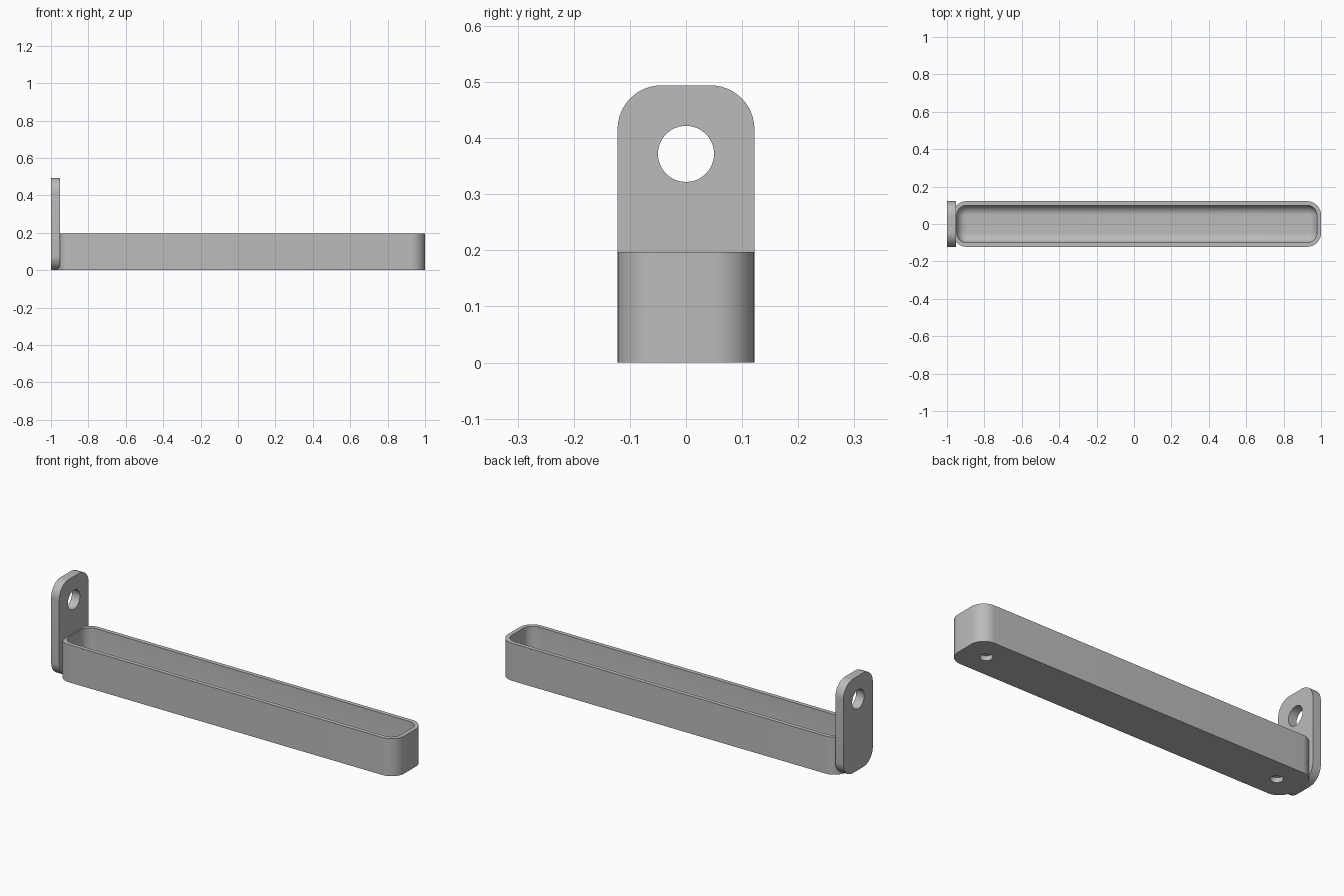
import bpy, bmesh
from math import sin, cos, pi, radians

if "Cube" in bpy.data.objects:
    bpy.data.objects.remove(bpy.data.objects["Cube"], do_unlink=True)

gray = bpy.data.materials.new("plain gray")
gray.use_nodes = True
gray.diffuse_color = (0.5, 0.5, 0.5, 1)
gray.node_tree.nodes["Principled BSDF"].inputs["Base Color"].default_value = (0.5, 0.5, 0.5, 1)


def rounded_rect(half_a, half_b, radius, steps=12):
    """Counter-clockwise outline of a rectangle with round corners."""
    points = []
    for corner, (sa, sb) in enumerate([(1, 1), (-1, 1), (-1, -1), (1, -1)]):
        for i in range(steps + 1):
            t = (corner + i / steps) * pi / 2
            points.append((sa * (half_a - radius) + radius * cos(t),
                           sb * (half_b - radius) + radius * sin(t)))
    return points


def loft(name, rings):
    """Skin a closed solid through rings of equal point count."""
    bm = bmesh.new()
    loops = [[bm.verts.new(p) for p in ring] for ring in rings]
    n = len(loops[0])
    for lower, upper in zip(loops, loops[1:]):
        for i in range(n):
            j = (i + 1) % n
            bm.faces.new((lower[i], lower[j], upper[j], upper[i]))
    bm.faces.new(loops[0][::-1])
    bm.faces.new(loops[-1])
    bmesh.ops.recalc_face_normals(bm, faces=bm.faces)
    mesh = bpy.data.meshes.new(name)
    bm.to_mesh(mesh)
    bm.free()
    mesh.materials.append(gray)
    obj = bpy.data.objects.new(name, mesh)
    bpy.context.collection.objects.link(obj)
    return obj


def drill(obj, location, radius, depth, rotation=(0, 0, 0)):
    """Cut a round hole and remove the cutter."""
    bpy.ops.mesh.primitive_cylinder_add(vertices=48, radius=radius, depth=depth,
                                        location=location, rotation=rotation)
    cutter = bpy.context.object
    cutter.hide_render = True
    cutter.data.materials.append(gray)
    mod = obj.modifiers.new("hole", "BOOLEAN")
    mod.operation, mod.solver, mod.object = "DIFFERENCE", "EXACT", cutter
    bpy.context.view_layer.objects.active = obj
    bpy.ops.object.modifier_apply(modifier=mod.name)
    bpy.data.objects.remove(cutter, do_unlink=True)


def smooth(obj):
    bpy.ops.object.select_all(action="DESELECT")
    obj.select_set(True)
    bpy.context.view_layer.objects.active = obj
    bpy.ops.object.shade_smooth_by_angle(angle=radians(30))


# Tray: outer wall, rim, inner wall, then a fillet down to the floor
HALF_X, HALF_Y, HEIGHT, CORNER = 0.985, 0.122, 0.197, 0.075
WALL, FLOOR, FILLET, MID_X = 0.022, 0.04, 0.05, 0.015


def tray_ring(inset, z):
    outline = rounded_rect(HALF_X - inset, HALF_Y - inset, CORNER - inset)
    return [(x + MID_X, y, z) for x, y in outline]


rings = [tray_ring(0, 0), tray_ring(0, HEIGHT), tray_ring(WALL, HEIGHT)]
for i in range(11):
    t = i / 10 * pi / 2
    rings.append(tray_ring(WALL + FILLET * (1 - cos(t)), FLOOR + FILLET * (1 - sin(t))))
tray = loft("tray", rings)

# Blind holes in the underside
for side in (-1, 1):
    drill(tray, (MID_X + side * 0.857, 0, 0), 0.03, 0.05)
smooth(tray)

# Upright mounting plate with a through hole
PLATE_HALF = 0.247
outline = rounded_rect(HALF_Y, PLATE_HALF, 0.078)
plate = loft("mounting_plate", [[(x, y, z + PLATE_HALF) for y, z in outline]
                                for x in (-1, -0.953)])
drill(plate, (-0.976, 0, 0.372), 0.05, 0.2, (0, pi / 2, 0))
smooth(plate)
